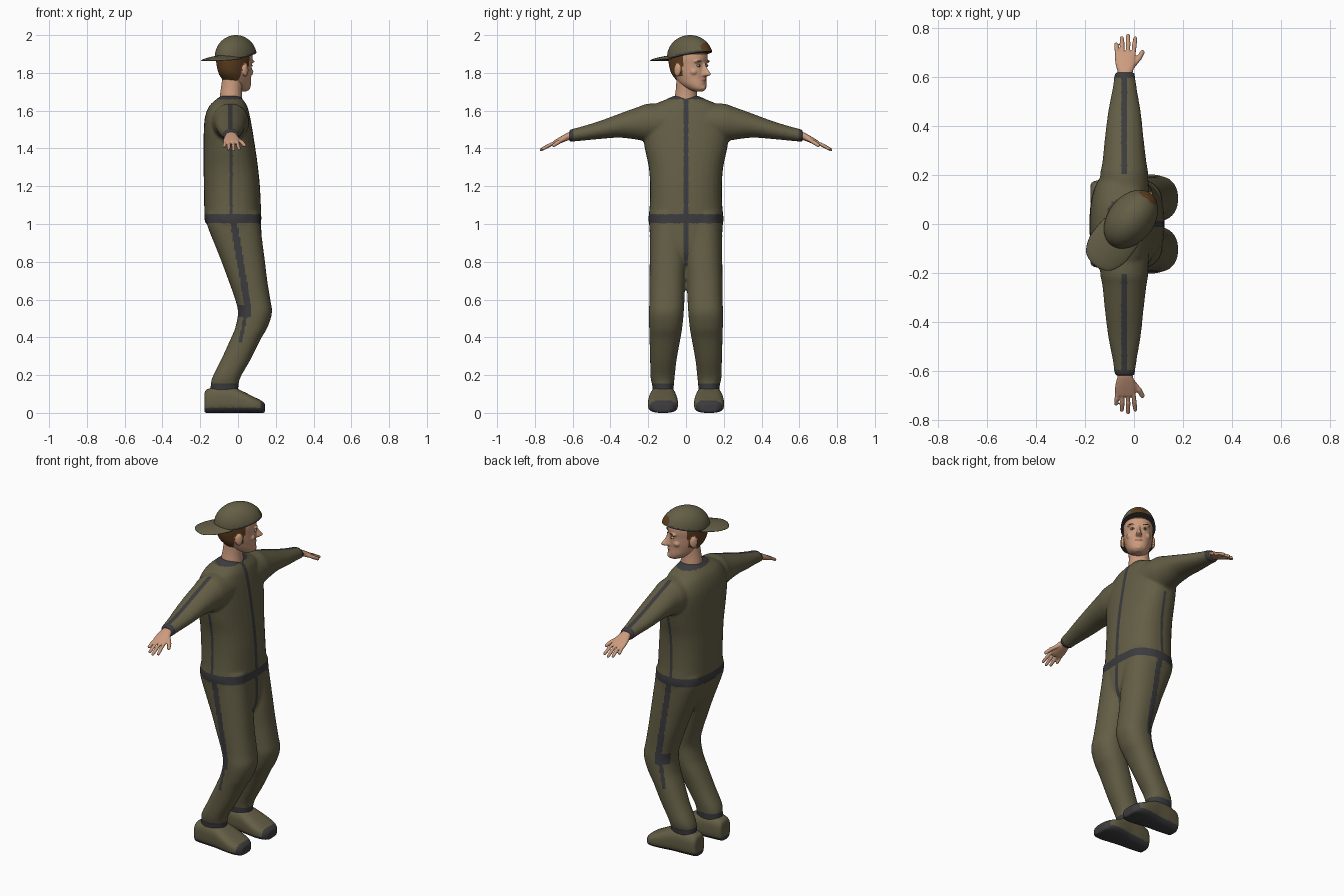
import bpy, bmesh, math
from mathutils import Vector, Matrix

if "Cube" in bpy.data.objects:
    bpy.data.objects.remove(bpy.data.objects["Cube"])


def material(name, rgb):
    m = bpy.data.materials.new(name)
    m.diffuse_color = (*rgb, 1)
    m.use_nodes = True
    m.node_tree.nodes["Principled BSDF"].inputs["Base Color"].default_value = m.diffuse_color
    return m


OLIVE = material("olive cloth", (0.125, 0.112, 0.06))
DARK = material("charcoal trim", (0.045, 0.045, 0.05))
SKIN = material("skin", (0.6, 0.33, 0.21))
HAIR = material("brown hair", (0.11, 0.048, 0.014))
LIPS = material("lips", (0.42, 0.17, 0.12))
WHITE = material("eye white", (0.6, 0.58, 0.55))
IRIS = material("eye dark", (0.05, 0.035, 0.03))


def loft(bm, rings, power=2.0, n=32, steps=4):
    """Skin rings of (centre, u, v) with superellipse sections, smoothed along the path."""
    rings = [[Vector(a) for a in r] for r in rings]
    path = []
    for i in range(len(rings) - 1):
        p = [rings[max(i - 1, 0)], rings[i], rings[i + 1], rings[min(i + 2, len(rings) - 1)]]
        for k in range(steps):
            t = k / steps
            w = (-t + 2 * t * t - t ** 3, 2 - 5 * t * t + 3 * t ** 3,
                 t + 4 * t * t - 3 * t ** 3, t ** 3 - t * t)
            path.append([sum((p[j][c] * w[j] for j in range(4)), Vector()) / 2 for c in range(3)])
    path.append(rings[-1])
    loops = []
    for c, u, v in path:
        loop = []
        for k in range(n):
            a = 2 * math.pi * k / n
            ca, sa = math.cos(a), math.sin(a)
            x = math.copysign(abs(ca) ** (2 / power), ca)
            y = math.copysign(abs(sa) ** (2 / power), sa)
            loop.append(bm.verts.new(c + u * x + v * y))
        loops.append(loop)
    for a, b in zip(loops, loops[1:]):
        for k in range(n):
            bm.faces.new((a[k], a[(k + 1) % n], b[(k + 1) % n], b[k]))
    bm.faces.new(loops[0])
    bm.faces.new(loops[-1])


def column(z, x0, x1, y0, y1):
    return ((x0 + x1) / 2, (y0 + y1) / 2, z), ((x1 - x0) / 2, 0, 0), (0, (y1 - y0) / 2, 0)


def along_y(y, x, z, hx, hz):
    return (x, y, z), (hx, 0, 0), (0, 0, hz)


def along_x(x, y, z, hy, hz):
    return (x, y, z), (0, hy, 0), (0, 0, hz)


def ball(bm, c, r):
    m = Matrix.Translation(c) @ Matrix.Diagonal((*r, 1))
    return bmesh.ops.create_uvsphere(bm, u_segments=32, v_segments=20, radius=1, matrix=m)


def finish(name, bm, mats, rule=None, voxel=0, smooth=0, mirror=False, on_head=False):
    """Turn the bmesh into an object, fuse it, then colour its faces by rule."""
    if mirror:
        d = bmesh.ops.duplicate(bm, geom=bm.verts[:] + bm.edges[:] + bm.faces[:])
        bmesh.ops.scale(bm, vec=(1, -1, 1), verts=[g for g in d["geom"] if isinstance(g, bmesh.types.BMVert)])
    bmesh.ops.recalc_face_normals(bm, faces=bm.faces[:])
    me = bpy.data.meshes.new(name)
    bm.to_mesh(me)
    bm.free()
    ob = bpy.data.objects.new(name, me)
    bpy.context.collection.objects.link(ob)
    if voxel:
        r = ob.modifiers.new("fuse", 'REMESH')
        r.mode, r.voxel_size = 'VOXEL', voxel
        s = ob.modifiers.new("soften", 'SMOOTH')
        s.factor, s.iterations = 0.5, smooth
        dg = bpy.context.evaluated_depsgraph_get()
        me = bpy.data.meshes.new_from_object(ob.evaluated_get(dg))
        ob.modifiers.clear()
        ob.data = me
    me.materials.clear()
    for m in mats:
        me.materials.append(m)
    for f in me.polygons:
        f.use_smooth = True
        f.material_index = int(rule(f.center, f.normal)) if rule else 0
    if on_head:
        ob.location = (-0.02, 0.01, 0)
        ob.rotation_euler = (0, 0, math.radians(52))
    return ob


# suit: trousers and sleeves (mirrored), pelvis and jacket, fused into one skin
bm = bmesh.new()
loft(bm, [column(*r) for r in (
    (1.06, -.165, .115, -.02, .19), (1.0, -.165, .118, -.02, .192), (.9, -.127, .13, -.01, .192),
    (.8, -.087, .143, -.006, .192), (.7, -.05, .155, .003, .193), (.6, -.015, .171, .008, .193),
    (.53, .0, .18, .012, .197), (.45, -.015, .155, .02, .195), (.39, -.04, .12, .03, .193),
    (.28, -.09, .065, .05, .19), (.19, -.135, .014, .06, .188), (.14, -.145, .002, .065, .178),
    (.08, -.145, .0, .068, .175))], 2.3)
loft(bm, [along_y(*r) for r in (
    (.08, -.04, 1.54, .1, .1), (.2, -.04, 1.537, .098, .1), (.25, -.039, 1.533, .09, .088),
    (.35, -.04, 1.521, .079, .064), (.455, -.039, 1.498, .067, .048), (.55, -.038, 1.479, .05, .038),
    (.6, -.038, 1.47, .043, .034), (.618, -.038, 1.466, .041, .032))])
d = bmesh.ops.duplicate(bm, geom=bm.verts[:] + bm.edges[:] + bm.faces[:])
bmesh.ops.scale(bm, vec=(1, -1, 1), verts=[g for g in d["geom"] if isinstance(g, bmesh.types.BMVert)])
loft(bm, [column(z, a, b, -h, h) for z, a, b, h in (
    (1.06, -.17, .118, .193), (.95, -.145, .124, .19), (.85, -.1, .12, .13), (.78, -.05, .09, .05))], 2.3)
loft(bm, [column(z, a, b, -h, h) for z, a, b, h in (
    (1.0, -.17, .122, .196), (1.03, -.178, .124, .199), (1.1, -.179, .121, .192), (1.2, -.181, .116, .19),
    (1.3, -.182, .106, .197), (1.4, -.182, .092, .218), (1.5, -.181, .076, .232), (1.57, -.174, .063, .22),
    (1.625, -.152, .048, .18), (1.66, -.115, .025, .105), (1.678, -.092, .01, .066))], 2.4)


def suit_rule(p, n):
    x, y, z = p.x, abs(p.y), p.z
    if 1.005 < z < 1.05 or z < .157 or z > 1.66 or y > .598:      # belt, ankles, collar, cuffs
        return True
    if n.x > .4 and z > .78 and y < (.014 if z > 1.05 else .009):  # front seam
        return True
    if y > .2 and n.z > .3 and abs(x + .04) < .012:               # sleeve seam
        return True
    if z > 1.05:                                                  # jacket side seam
        return z < 1.42 and y > .15 and abs(x + .033) < .008
    if n.y * p.y > 0 and y > .14 and z > .37:                     # trouser seam and knee tab
        mid = .05 - (.165 * (z - .57) if z > .57 else .19 * (.57 - z))
        return abs(x - mid) < (.018 if z > .57 else .01) or (.51 < z < .57 and .0 < x < .07)
    return False


finish("suit", bm, [OLIVE, DARK], suit_rule, .008, 6)

# shoes
bm = bmesh.new()
loft(bm, [along_x(x, .122, t / 2, h, t / 2) for x, h, t in (
    (-.178, .035, .1), (-.165, .052, .125), (-.1, .064, .14), (-.03, .07, .137), (.02, .077, .117),
    (.08, .08, .087), (.122, .068, .066), (.143, .042, .05))], 2.9)
finish("shoes", bm, [OLIVE, DARK],
       lambda p, n: p.z < .028 or p.x > .12 or p.z > .13, .006, 3, mirror=True)

# hands: palm, four fingers and a thumb
bm = bmesh.new()
loft(bm, [along_y(*r) for r in (
    (.585, -.037, 1.472, .03, .022), (.62, -.036, 1.465, .031, .021), (.65, -.035, 1.452, .04, .019),
    (.685, -.035, 1.435, .043, .015), (.702, -.035, 1.428, .037, .011))], 2.3)


def finger(points, r):
    for a, b in zip(points, points[1:]):
        a, b = Vector(a), Vector(b)
        q = (b - a).to_track_quat('Z', 'Y')
        u, v = q @ Vector((r, 0, 0)), q @ Vector((0, r, 0))
        loft(bm, [(a, u, v), (b, u * .85, v * .85)], n=12, steps=1)
        ball(bm, b, (r * .85,) * 3)


for bx, tx, ty, tz in ((-.067, -.073, .732, 1.41), (-.046, -.05, .758, 1.397),
                       (-.024, -.024, .767, 1.393), (-.003, .005, .757, 1.398)):
    finger([(bx, .685, 1.434), ((bx + tx) / 2, (.685 + ty) / 2, (1.44 + tz) / 2), (tx, ty, tz)], .0098)
finger([(-.01, .64, 1.453), (.018, .672, 1.435), (.034, .7, 1.417)], .0115)
finish("hands", bm, [SKIN], None, .004, 2, mirror=True)

# neck
bm = bmesh.new()
loft(bm, [column(*r) for r in (
    (1.6, -.1, .03, -.065, .065), (1.67, -.097, .022, -.06, .06), (1.72, -.09, .022, -.053, .057),
    (1.79, -.08, .03, -.05, .06))])
finish("neck", bm, [SKIN])

# head, modelled facing +x and then turned; skin, hair and lips by region
bm = bmesh.new()
loft(bm, [column(z, a, b, -h, h) for z, a, b, h in (
    (1.702, .045, .097, .02), (1.716, .01, .11, .041), (1.74, -.035, .111, .057), (1.77, -.07, .108, .066),
    (1.80, -.095, .109, .073), (1.84, -.108, .108, .078), (1.88, -.111, .113, .081),
    (1.92, -.1, .105, .076), (1.95, -.07, .08, .056), (1.965, -.02, .03, .02))], 2.2)
loft(bm, [column(z, .08, b, -h, h) for z, b, h in (                # nose
    (1.781, .125, .012), (1.79, .152, .017), (1.802, .147, .014), (1.825, .128, .01), (1.85, .117, .009))],
    n=16)
ball(bm, (.1, 0, 1.763), (.016, .022, .01))                        # mouth
ball(bm, (.1, 0, 1.722), (.016, .022, .015))                       # chin
for s in (1, -1):
    ball(bm, (.093, .034 * s, 1.86), (.016, .028, .009))           # brow ridge
    ball(bm, (.075, .045 * s, 1.805), (.02, .02, .018))            # cheek
    ball(bm, (-.008, .082 * s, 1.815), (.021, .011, .034))         # ear


def head_rule(p, n):
    x, y, z = p.x, abs(p.y), p.z
    if x > .1 and y < .021 and 1.756 < z < 1.769:
        return 2
    if y > .081 and z < 1.85:
        return 0
    return (x < -.03 and z > 1.762) or (x < .03 and z > 1.835) or (0 < x < .022 and z > 1.785) or z > 1.895


finish("head", bm, [SKIN, HAIR, LIPS], head_rule, .0045, 3, on_head=True)

# eyes and eyebrows
for name, mat, c, r in (("eyes", WHITE, (.098, .033, 1.838), (.0085, .014, .0065)),
                        ("irises", IRIS, (.1045, .033, 1.838), (.004, .006, .006)),
                        ("eyebrows", HAIR, (.1035, .035, 1.862), (.006, .019, .004))):
    bm = bmesh.new()
    ball(bm, c, r)
    finish(name, bm, [mat], mirror=True, on_head=True)

# cap crown: ellipsoid cut by a tilted plane, with a hair-coloured gap over the forehead
bm = bmesh.new()
bmesh.ops.create_uvsphere(bm, u_segments=96, v_segments=64, radius=1,
                          matrix=Matrix.Translation((.014, 0, 1.885)) @ Matrix.Diagonal((.135, .094, .115, 1)))
tilt = Vector((-.19, 0, 1)).normalized()
base = Vector((0, 0, 1.887))
bmesh.ops.bisect_plane(bm, geom=bm.verts[:] + bm.edges[:] + bm.faces[:], plane_co=base,
                       plane_no=tilt, clear_inner=True)
bmesh.ops.holes_fill(bm, edges=[e for e in bm.edges if e.is_boundary], sides=0)


def cap_rule(p, n):
    if p.x > .05 and (p.y / .042) ** 2 + ((p.z - 1.93) / .03) ** 2 < 1:
        return 2
    return (p - base).dot(tilt) < .009


crown = finish("cap_crown", bm, [OLIVE, DARK, HAIR], cap_rule, on_head=True)
bpy.context.view_layer.objects.active = crown
crown.select_set(True)
bpy.ops.object.shade_smooth_by_angle(angle=math.radians(40))

# cap visor, worn to the back and arched across
bm = bmesh.new()
loft(bm, [along_x(x, 0, z, h, t) for x, z, h, t in (
    (-.05, 1.889, .088, .008), (-.1, 1.886, .091, .008), (-.15, 1.881, .088, .007),
    (-.195, 1.874, .07, .006), (-.216, 1.869, .048, .005), (-.226, 1.866, .018, .003))], 2.2)
for v in bm.verts:
    v.co.z -= 1.8 * v.co.y ** 2
finish("cap_visor", bm, [OLIVE, DARK], lambda p, n: n.z < -.3, on_head=True)
